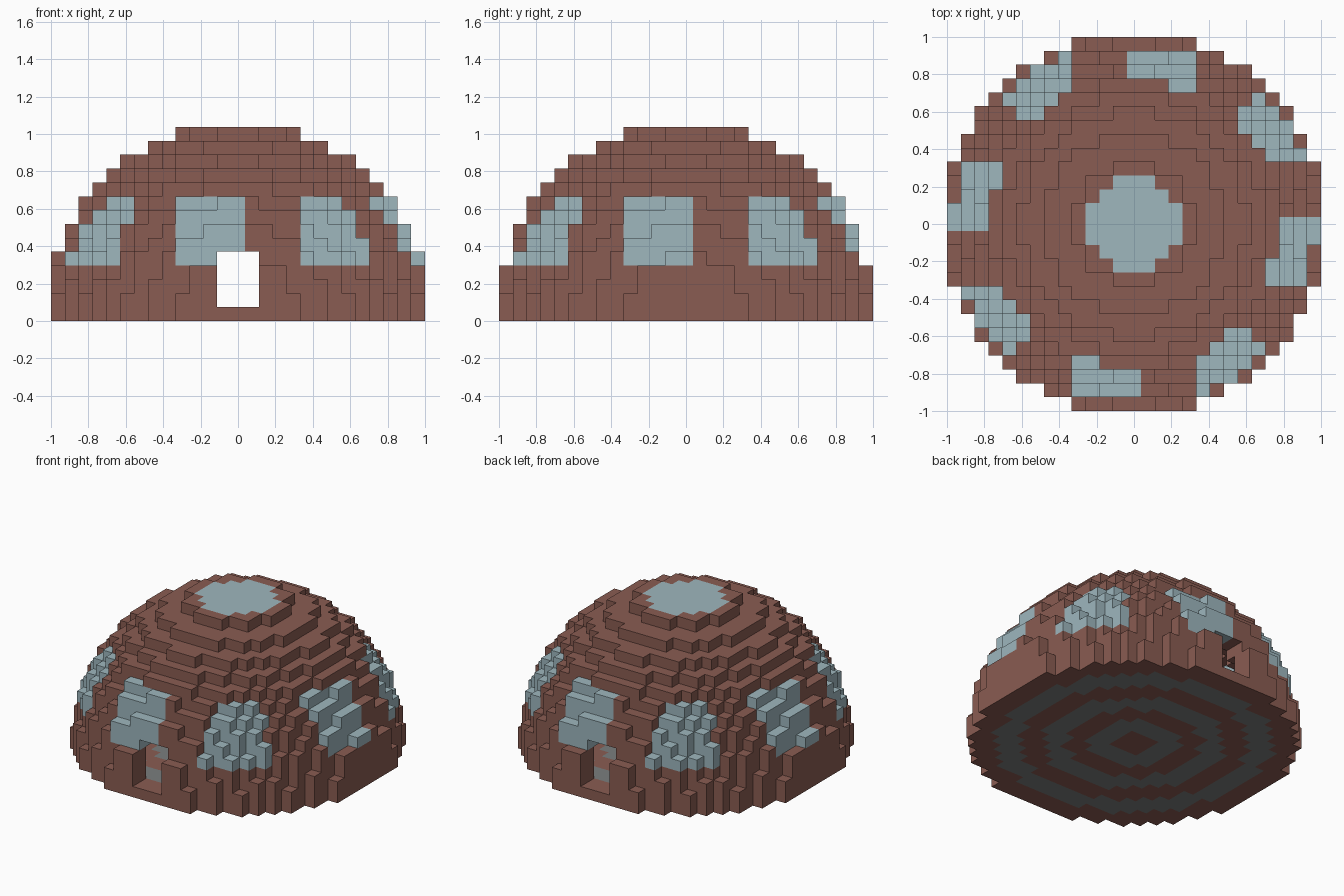
import bpy
import bmesh
from mathutils import Vector

cube = bpy.data.objects.get("Cube")
if cube:
    bpy.data.objects.remove(cube, do_unlink=True)

R = 13              # blocks from the centre to the rim
S = 2 / (2 * R + 1)  # block size
OUTER = 187         # squared radius of the dome
WALL = 2            # wall thickness in blocks
RADIUS = OUTER ** 0.5


def material(name, rgb):
    mat = bpy.data.materials.new(name)
    mat.use_nodes = True
    mat.diffuse_color = (*rgb, 1)
    mat.node_tree.nodes["Principled BSDF"].inputs["Base Color"].default_value = (*rgb, 1)
    return mat


brown = material("brown clay", (0.254, 0.107, 0.084))
glass = material("pale blue glass", (0.342, 0.473, 0.515))
grey = material("grey stone", (0.195, 0.209, 0.209))


def is_window(x, y, z):
    """One front and one diagonal window, repeated by quarter turns."""
    if not 4 <= z <= 8:
        return False
    for _ in range(4):
        if y < -4 and (-4 <= x <= 0 or 5 <= x <= -y):
            return True
        x, y = -y, x
    return False


def ring(x, y):
    """Floor rings, counted inwards from the rim."""
    return int((RADIUS - (x * x + y * y) ** 0.5) / WALL) % 2


# Sort every block into its part
parts = {"floor": set(), "dome_wall": set(), "windows": set(), "skylight": set()}
span = range(-R, R + 1)
for x in span:
    for y in span:
        for z in range(R + 1):
            d = x * x + y * y + z * z
            if d > OUTER:
                continue
            if z == 0:
                parts["floor"].add((x, y, z))
            elif d <= (RADIUS - WALL) ** 2:
                continue                      # hollow room
            elif abs(x) <= 1 and z <= 4:
                continue                      # front and back doorways
            elif z >= 12 and x * x + y * y <= 10:
                parts["skylight"].add((x, y, z))
            elif is_window(x, y, z):
                parts["windows"].add((x, y, z))
            else:
                parts["dome_wall"].add((x, y, z))
solid = set().union(*parts.values())

AXES = [Vector((1, 0, 0)), Vector((0, 1, 0)), Vector((0, 0, 1))]


def build(name, blocks, mats, pick=lambda x, y: 0):
    """Make a mesh from the exposed sides of a set of blocks."""
    bm = bmesh.new()
    verts = {}

    def vert(p):
        key = tuple(round(2 * c) for c in p)
        if key not in verts:
            verts[key] = bm.verts.new(p * S)
        return verts[key]

    for b in sorted(blocks):
        centre = Vector(b) + AXES[2] / 2
        for i in range(3):
            for sign in (1, -1):
                n = AXES[i] * sign
                if tuple(int(c) for c in Vector(b) + n) in solid:
                    continue
                u, v = AXES[(i + 1) % 3] / 2, AXES[(i + 2) % 3] / 2 * sign
                mid = centre + n / 2
                face = bm.faces.new([vert(p) for p in (mid - u - v, mid + u - v,
                                                       mid + u + v, mid - u + v)])
                face.material_index = pick(b[0], b[1])
    mesh = bpy.data.meshes.new(name)
    bm.to_mesh(mesh)
    bm.free()
    for mat in mats:
        mesh.materials.append(mat)
    bpy.context.collection.objects.link(bpy.data.objects.new(name, mesh))


build("floor", parts["floor"], [brown, grey], ring)
build("dome_wall", parts["dome_wall"], [brown])
build("windows", parts["windows"], [glass])
build("skylight", parts["skylight"], [glass])
